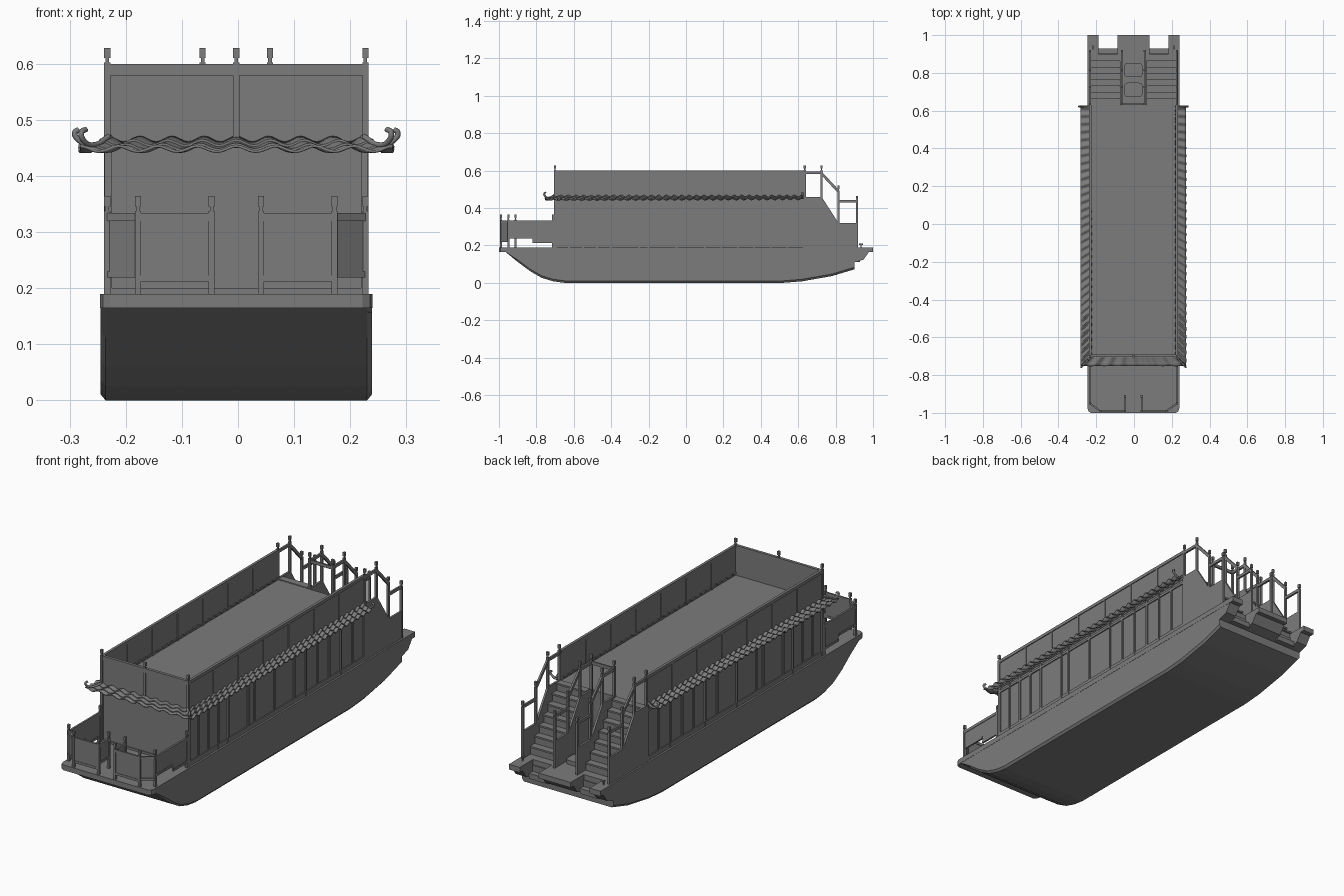
import bpy, bmesh, math
from mathutils import Vector, Matrix

cube = bpy.data.objects.get("Cube")
if cube:
    bpy.data.objects.remove(cube)

grey = bpy.data.materials.new("plain_grey")
grey.use_nodes = True
grey.diffuse_color = (0.2, 0.2, 0.2, 1)
grey.node_tree.nodes["Principled BSDF"].inputs["Base Color"].default_value = (0.2, 0.2, 0.2, 1)

OFFSET = -0.003
parts = {}
SIDES = (1, -1)


def part(name):
    return parts.setdefault(name, bmesh.new())


def box(name, x, y, z):
    """Axis-aligned block from (low, high) pairs."""
    spans = [sorted(p) for p in (x, y, z)]
    size = [b - a for a, b in spans]
    mid = Vector([(a + b) / 2 for a, b in spans])
    m = Matrix.Translation(mid) @ Matrix.Diagonal((*size, 1))
    bmesh.ops.create_cube(part(name), size=1, matrix=m)


def bar(name, p, q, w, h):
    """Block running from p to q, w wide and h high."""
    p, q = Vector(p), Vector(q)
    rot = (q - p).to_track_quat('Y', 'Z').to_matrix().to_4x4()
    m = Matrix.Translation((p + q) / 2) @ rot @ Matrix.Diagonal((w, (q - p).length, h, 1))
    bmesh.ops.create_cube(part(name), size=1, matrix=m)


def loft(name, rings):
    """Closed rings joined in order and capped at both ends."""
    bm = part(name)
    loops = [[bm.verts.new(p) for p in ring] for ring in rings]
    n = len(loops[0])
    for a, b in zip(loops, loops[1:]):
        for i in range(n):
            j = (i + 1) % n
            bm.faces.new((a[i], a[j], b[j], b[i]))
    bm.faces.new(loops[0][::-1])
    bm.faces.new(loops[-1])


def side_prism(name, outline, x0, x1):
    loft(name, [[(x, y, z) for y, z in outline] for x in (x0, x1)])


def post(name, x, y, z0, top, w=0.011):
    """Square post with a neck and a flared head."""
    r = w / 2
    box(name, (x - r, x + r), (y - r, y + r), (z0, top - 0.026))
    n = r * 0.6
    box(name, (x - n, x + n), (y - n, y + n), (top - 0.026, top - 0.018))
    box(name, (x - r, x + r), (y - r, y + r), (top - 0.018, top))


# Hull with chamfered bilge edges
keel = [(-0.965, 0.165), (-0.9, 0.112), (-0.83, 0.06), (-0.77, 0.026), (-0.71, 0.008),
        (-0.65, 0), (0.52, 0), (0.62, 0.008), (0.78, 0.036), (0.9, 0.072), (0.905, 0.165)]
raised = [(y, min(z + 0.011, 0.165)) for y, z in keel]
rings = [(-0.242, raised), (-0.233, keel), (0.233, keel), (0.242, raised)]
loft("hull", [[(x, y, z) for y, z in ring] for x, ring in rings])

# Deck with two notches at the stern
half = [(0.225, -1), (0.238, -0.992), (0.243, -0.975), (0.243, 1), (0.185, 1),
        (0.185, 0.9), (0.085, 0.9), (0.085, 1)]
outline = half + [(-x, y) for x, y in reversed(half)]
loft("deck", [[(x, y, z) for x, y in outline] for z in (0.165, 0.19)])
box("rub_rail", (-0.241, 0.241), (-0.955, 0.9), (0.157, 0.167))

# Stern brackets under the deck tongues
bracket = [(0.89, 0.11), (0.905, 0.11), (0.95, 0.125), (0.978, 0.165), (0.89, 0.165)]
for x0, x1 in ((-0.242, -0.185), (-0.085, 0.085), (0.185, 0.242)):
    side_prism("stern_bracket", bracket, x0, x1)
for s in SIDES:
    box("stern_step", (s * 0.085, s * 0.185), (0.88, 0.93), (0.11, 0.135))

# Cabin and open upper deck
FRONT, BACK = -0.70, 0.63
box("cabin", (-0.229, 0.229), (FRONT, BACK), (0.19, 0.455))
box("cabin_sill", (-0.234, 0.234), (FRONT - 0.004, BACK), (0.19, 0.2))
box("front_parapet", (-0.231, 0.231), (FRONT, FRONT + 0.006), (0.45, 0.598))
box("front_parapet_cap", (-0.233, 0.233), (FRONT - 0.004, FRONT + 0.01), (0.579, 0.6))
for x in (-0.23, 0, 0.23):
    post("parapet_post", x, FRONT, 0.45, 0.628)
for s in SIDES:
    box("side_parapet", (s * 0.225, s * 0.231), (FRONT, BACK), (0.45, 0.598))
    box("side_parapet_cap", (s * 0.222, s * 0.235), (FRONT, BACK), (0.585, 0.6))
    for i in range(1, 7):
        y = FRONT + (BACK - FRONT) * i / 7
        box("parapet_batten", (s * 0.222, s * 0.234), (y - 0.005, y + 0.005), (0.455, 0.59))

# Framed wall panels, narrow and wide bays
bays = [0.075] * 4 + [0.15, 0.05, 0.15, 0.15] + [0.0883] * 6
for s in SIDES:
    y = FRONT
    for width in bays + [0]:
        box("wall_batten", (s * 0.226, s * 0.235), (y - 0.005, y + 0.005), (0.19, 0.45))
        y += width
    for z in (0.2, 0.425):
        box("wall_rail", (s * 0.226, s * 0.234), (FRONT, BACK), (z, z + 0.012))
    box("front_corner", (s * 0.222, s * 0.235), (FRONT - 0.004, FRONT + 0.01), (0.19, 0.45))


# Rippled tile skirt in three overlapping courses
COURSES = [(0, 0.468), (0.019, 0.461), (0.019, 0.457), (0.038, 0.454), (0.038, 0.45), (0.056, 0.451)]


def tiles(name, waves, place):
    bm = part(name)
    n = waves * 8
    rows = []
    for d, z in COURSES:
        rows.append([bm.verts.new(place(i / n, d, z + 0.005 * math.cos(math.tau * i / 8)))
                     for i in range(n + 1)])
    for a, b in zip(rows, rows[1:]):
        for i in range(n):
            bm.faces.new((a[i], a[i + 1], b[i + 1], b[i]))


def side_place(s):
    def place(t, d, z):
        start = FRONT - d
        return (s * (0.223 + d), start + (0.62 - start) * t, z)
    return place


for s in SIDES:
    tiles("side_tiles", 33, side_place(s))
tiles("front_tiles", 8, lambda t, d, z: ((2 * t - 1) * (0.225 + d), FRONT + 0.004 - d, z))


# Hip ridges and curled roof tips
def tube(name, pts, r):
    cu = bpy.data.curves.new(name, 'CURVE')
    cu.dimensions = '3D'
    cu.bevel_depth, cu.bevel_resolution, cu.resolution_u = r, 2, 4
    cu.use_fill_caps = True
    sp = cu.splines.new('BEZIER')
    sp.bezier_points.add(len(pts) - 1)
    for bp, p in zip(sp.bezier_points, pts):
        bp.co = p
        bp.handle_left_type = bp.handle_right_type = 'AUTO'
    ob = bpy.data.objects.new(name, cu)
    ob.location.x = OFFSET
    cu.materials.append(grey)
    bpy.context.collection.objects.link(ob)


for s in SIDES:
    tube("front_hip_curl", [(s * 0.228, -0.704, 0.47), (s * 0.255, -0.735, 0.455),
         (s * 0.272, -0.753, 0.463), (s * 0.276, -0.758, 0.478), (s * 0.268, -0.75, 0.483)], 0.005)
    tube("rear_hip_curl", [(s * 0.228, 0.622, 0.47), (s * 0.255, 0.622, 0.452),
         (s * 0.278, 0.622, 0.462), (s * 0.288, 0.622, 0.477), (s * 0.28, 0.622, 0.483)], 0.005)


# Bow fence with chamfered corners and a gate passage
def fence(p, q, z0=0.215):
    (px, py), (qx, qy) = p, q
    for name, a, b, w in (("fence_panel", z0, 0.325, 0.004), ("fence_top_rail", 0.32, 0.334, 0.009),
                          ("fence_bottom_rail", z0 - 0.003, z0 + 0.008, 0.008)):
        z = (a + b) / 2
        bar(name, (px, py, z), (qx, qy, z), w, b - a)


for s in SIDES:
    fence((s * 0.044, -0.99), (s * 0.175, -0.99))
    fence((s * 0.175, -0.99), (s * 0.23, -0.95), 0.222)
    fence((s * 0.23, -0.95), (s * 0.23, -0.82), 0.24)
    fence((s * 0.23, -0.82), (s * 0.23, -0.705))
    fence((s * 0.044, -0.99), (s * 0.044, -0.912), 0.24)
    for x, y in ((0.044, -0.99), (0.175, -0.99), (0.23, -0.95), (0.23, -0.712), (0.044, -0.912)):
        post("fence_post", s * x, y, 0.19, 0.364)

# Stern stairs with stringers and handrails
stringer = [(0.63, 0.19), (0.915, 0.19), (0.915, 0.32), (0.815, 0.32), (0.725, 0.46), (0.63, 0.46)]
STEPS = 7
for s in SIDES:
    for i in range(STEPS):
        y1 = 0.86 - i * 0.033
        z0 = 0.19 + i * 0.038
        box("stair_step", (s * 0.068, s * 0.228), (BACK, y1), (z0, z0 + 0.038))
        box("stair_nosing", (s * 0.07, s * 0.226), (y1 - 0.03, y1 + 0.005), (z0 + 0.032, z0 + 0.04))
    for x in (0.06, 0.23):
        side_prism("stair_stringer", stringer, s * (x - 0.005), s * (x + 0.005))
        for y, top in ((0.635, 0.628), (0.725, 0.628), (0.815, 0.52), (0.915, 0.464)):
            post("stair_post", s * x, y, 0.19, top)
        for p, q in (((0.635, 0.588), (0.725, 0.588)), ((0.725, 0.585), (0.815, 0.488)),
                     ((0.815, 0.436), (0.915, 0.436))):
            bar("handrail", (s * x, *p), (s * x, *q), 0.009, 0.014)
    # Mooring cleats
    box("cleat", (s * 0.212, s * 0.218), (0.925, 0.945), (0.203, 0.209))
    box("cleat", (s * 0.213, s * 0.217), (0.932, 0.938), (0.19, 0.205))
box("landing_rail", (-0.06, 0.06), (0.631, 0.639), (0.58, 0.595))

# Rounded hatches between the stairs
for y in (0.71, 0.815):
    r, pts = 0.018, []
    for k, (cx, cy) in enumerate(((1, 1), (-1, 1), (-1, -1), (1, -1))):
        for j in range(4):
            a = math.radians(90 * k + 30 * j)
            pts.append((cx * 0.03 + r * math.cos(a), y + cy * 0.02 + r * math.sin(a)))
    loft("stern_hatch", [[(px, py, z) for px, py in pts] for z in (0.19, 0.21)])

# Turn every collected part into an object
for name, bm in parts.items():
    bmesh.ops.recalc_face_normals(bm, faces=bm.faces)
    me = bpy.data.meshes.new(name)
    bm.to_mesh(me)
    bm.free()
    me.materials.append(grey)
    ob = bpy.data.objects.new(name, me)
    ob.location.x = OFFSET
    bpy.context.collection.objects.link(ob)
    if name.endswith("tiles"):
        ob.modifiers.new("thickness", 'SOLIDIFY').thickness = 0.005
        for poly in me.polygons:
            poly.use_smooth = True
        me.set_sharp_from_angle(angle=math.radians(40))
